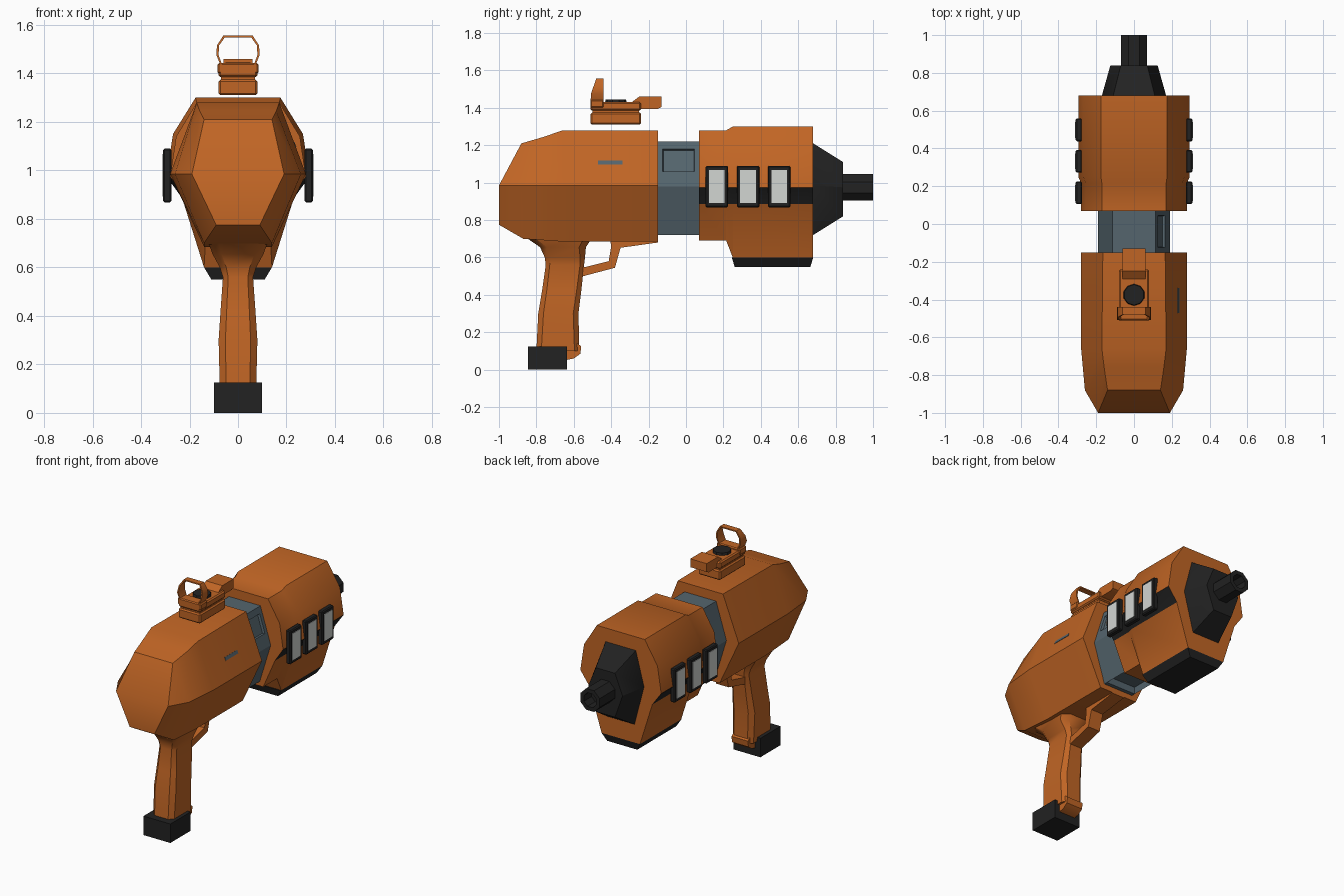
import bpy, bmesh, math
from mathutils import Vector

old = bpy.data.objects.get("Cube")
if old:
    bpy.data.objects.remove(old, do_unlink=True)


def material(name, colour):
    m = bpy.data.materials.new(name)
    m.use_nodes = True
    m.diffuse_color = (*colour, 1)
    bsdf = next(n for n in m.node_tree.nodes if n.type == 'BSDF_PRINCIPLED')
    bsdf.inputs["Base Color"].default_value = (*colour, 1)
    bsdf.inputs["Roughness"].default_value = 0.6
    return m


ORANGE = material("burnt_orange", (0.53, 0.13, 0.018))
BLACK = material("soft_black", (0.016, 0.016, 0.016))
STEEL = material("blue_grey", (0.09, 0.13, 0.155))
WHITE = material("lamp_white", (0.65, 0.67, 0.65))


def finish(name, bm, mats, angle=32):
    bmesh.ops.recalc_face_normals(bm, faces=bm.faces[:])
    me = bpy.data.meshes.new(name)
    bm.to_mesh(me)
    bm.free()
    for m in mats:
        me.materials.append(m)
    me.shade_smooth()
    me.set_sharp_from_angle(angle=math.radians(angle))
    ob = bpy.data.objects.new(name, me)
    bpy.context.collection.objects.link(ob)
    return ob


def loft(rings, closed_caps=True):
    """Skin a row of equal rings; caps are strips between opposite points."""
    bm = bmesh.new()
    rows = [[bm.verts.new(p) for p in r] for r in rings]
    n = len(rows[0])
    for a, b in zip(rows, rows[1:]):
        for i in range(n):
            j = (i + 1) % n
            bm.faces.new((a[i], a[j], b[j], b[i]))
    if closed_caps:
        for r in (rows[0], rows[-1]):
            for i in range(n // 2 - 1):
                bm.faces.new((r[i], r[i + 1], r[n - 2 - i], r[n - 1 - i]))
    return bm


def mirrored(half):
    return [Vector(p) for p in half] + [Vector((-x, y, z)) for x, y, z in reversed(half)]


def section(y, half):
    return mirrored([(x, y, z) for x, z in half])


def prism(name, profile, half, mat):
    """Extrude a side profile (y, z) across the width."""
    bm = bmesh.new()
    f = bm.faces.new([bm.verts.new((-half, y, z)) for y, z in profile])
    new = bmesh.ops.extrude_face_region(bm, geom=[f])["geom"]
    verts = [v for v in new if isinstance(v, bmesh.types.BMVert)]
    bmesh.ops.translate(bm, verts=verts, vec=(2 * half, 0, 0))
    return finish(name, bm, [mat])


def box(name, lo, hi, mat, bevel=0.0):
    bm = bmesh.new()
    bmesh.ops.create_cube(bm, size=1)
    for v in bm.verts:
        v.co = [a + (b - a) * (c + 0.5) for a, b, c in zip(lo, hi, v.co)]
    if bevel:
        bmesh.ops.bevel(bm, geom=bm.edges[:], offset=bevel, segments=1, affect='EDGES')
    return finish(name, bm, [mat])


# Rear housing with tapered tail
finish("rear_housing", loft([
    mirrored([(0.14, -0.88, 1.21), (0.19, -1, 0.985), (0.09, -1, 0.775)]),
    mirrored([(0.158, -0.76, 1.245), (0.26, -0.88, 0.985), (0.14, -0.87, 0.70)]),
    mirrored([(0.17, -0.66, 1.28), (0.28, -0.66, 0.985), (0.14, -0.66, 0.685)]),
    section(-0.15, [(0.165, 1.28), (0.28, 0.985), (0.14, 0.685)]),
]), [ORANGE])

# Steel collar with a side window and a hollow underside
collar = [(0.115, 1.22), (0.127, 1.18), (0.165, 1.06), (0.19, 0.98), (0.11, 0.72)]
bm = loft([section(y, collar) for y in (-0.17, -0.125, 0.045, 0.09)])
bmesh.ops.recalc_face_normals(bm, faces=bm.faces[:])
for f in bm.faces[:]:
    c = f.calc_center_median()
    if abs(c.y + 0.04) < 0.02:
        if c.x > 0 and 1.06 < c.z < 1.18:
            bmesh.ops.inset_region(bm, faces=[f], thickness=0.005, depth=-0.015)
        elif c.z < 0.73:
            bmesh.ops.inset_region(bm, faces=[f], thickness=0.012, depth=-0.04)
finish("steel_collar", bm, [STEEL], 20)

# Front shroud with a dark side band
small = [(0.17, 1.28), (0.255, 1.14), (0.28, 0.975), (0.22, 0.885), (0.135, 0.69)]
large = [(0.175, 1.30), (0.268, 1.15), (0.295, 0.975), (0.23, 0.885), (0.14, 0.60)]
bm = loft([section(0.07, small), section(0.215, small),
           section(0.25, large), section(0.68, large)])
for f in bm.faces:
    c = f.calc_center_median()
    if abs(f.normal.y) < 0.9 and abs(c.x) > 0.2 and 0.9 < c.z < 0.96:
        f.material_index = 1
finish("front_shroud", bm, [ORANGE, BLACK])

# Black keel under the shroud
finish("shroud_keel", loft([
    [Vector((x * w, y, z)) for x, y in ((1, a), (1, b), (-1, b), (-1, a))]
    for w, a, b, z in ((0.14, 0.245, 0.68, 0.60), (0.11, 0.26, 0.665, 0.55))
]), [BLACK])

# Muzzle cone and hollow barrel
finish("muzzle_cone", loft([
    section(0.67, [(0.11, 1.21), (0.17, 0.985), (0.10, 0.72)]),
    section(0.68, [(0.11, 1.21), (0.17, 0.985), (0.10, 0.72)]),
    section(0.84, [(0.07, 1.11), (0.125, 0.975), (0.07, 0.82)]),
]), [BLACK])


def circle(r, y):
    r /= math.cos(math.pi / 8)
    angles = [(k + 0.5) * math.pi / 4 for k in range(8)]
    return [Vector((r * math.cos(a), y, 0.975 + r * math.sin(a))) for a in angles]


finish("barrel", loft([circle(0.07, 0.82), circle(0.07, 1.0),
                       circle(0.045, 1.0), circle(0.045, 0.92)]), [BLACK])

# Side lamps in black frames
for side, label in ((1, "left"), (-1, "right")):
    for k, y in enumerate((0.165, 0.332, 0.498)):
        xs = sorted((side * 0.275, side * 0.309))
        box(f"{label}_lamp_frame_{k}", (xs[0], y - 0.06, 0.868), (xs[1], y + 0.06, 1.09), BLACK, 0.006)
        xs = sorted((side * 0.304, side * 0.312))
        box(f"{label}_lamp_{k}", (xs[0], y - 0.042, 0.892), (xs[1], y + 0.042, 1.068), WHITE)

# Small slot plate on the left flank
slot = box("side_slot", (-0.004, -0.47, -0.011), (0.004, -0.34, 0.011), STEEL)
slot.location = (0.233, 0, 1.106)
slot.rotation_euler.y = -math.atan2(0.115, 0.295)

# Grip: chamfered sections stacked upwards


def grip_ring(z, back, front, w):
    c = w * 0.35
    return mirrored([(w - c, back, z), (w, back + c, z), (w, front - c, z), (w - c, front, z)])


finish("grip", loft([grip_ring(*r) for r in (
    (0.10, -0.80, -0.57, 0.075), (0.30, -0.79, -0.575, 0.08),
    (0.42, -0.77, -0.56, 0.072), (0.56, -0.75, -0.545, 0.062),
    (0.60, -0.755, -0.54, 0.075), (0.655, -0.78, -0.535, 0.105),
    (0.71, -0.86, -0.50, 0.125))]), [ORANGE], 40)
box("grip_foot", (-0.098, -0.845, 0), (0.098, -0.635, 0.125), BLACK)
prism("grip_lip", [(-0.65, 0.05), (-0.60, 0.06), (-0.565, 0.085),
                   (-0.56, 0.125), (-0.58, 0.14), (-0.65, 0.14)], 0.06, ORANGE)

# Trigger guard: open bent strip running into the housing
prism("trigger_guard", [
    (-0.58, 0.49), (-0.55, 0.50), (-0.38, 0.545), (-0.35, 0.652), (-0.15, 0.68),
    (-0.15, 0.72), (-0.41, 0.72), (-0.40, 0.66), (-0.413, 0.58), (-0.535, 0.55),
    (-0.58, 0.55)], 0.045, ORANGE)

# Sight: two stacked bases, nose block, knob and aiming ring
box("sight_base", (-0.08, -0.51, 1.31), (0.08, -0.24, 1.375), ORANGE, 0.008)
box("sight_core", (-0.07, -0.50, 1.36), (0.07, -0.25, 1.40), ORANGE)
box("sight_deck", (-0.08, -0.51, 1.385), (0.08, -0.24, 1.43), ORANGE, 0.008)
prism("sight_nose", [(-0.29, 1.395), (-0.15, 1.395), (-0.13, 1.405), (-0.13, 1.46),
                     (-0.25, 1.46), (-0.29, 1.43)], 0.06, ORANGE)
bm = bmesh.new()
bmesh.ops.create_cone(bm, cap_ends=True, segments=10, radius1=0.06, radius2=0.054, depth=0.025)
bmesh.ops.translate(bm, verts=bm.verts[:], vec=(0, -0.375, 1.433))
finish("sight_knob", bm, [BLACK])
box("ring_mount", (-0.085, -0.51, 1.40), (0.085, -0.44, 1.442), ORANGE, 0.006)
outline = [(0.07, 1.43), (0.089, 1.475), (0.087, 1.515), (0.06, 1.557)]
path = outline + [(-x, z) for x, z in reversed(outline)]
rings = []
for x, z in path:
    back = -0.51 + max(0, z - 1.47) * 0.35
    ix, iz = x * 0.9, z - (0.008 if z > 1.55 else 0)
    rings.append([Vector(p) for p in ((x, back, z), (x, -0.44, z), (ix, -0.44, iz), (ix, back, iz))])
finish("sight_ring", loft(rings), [ORANGE])
